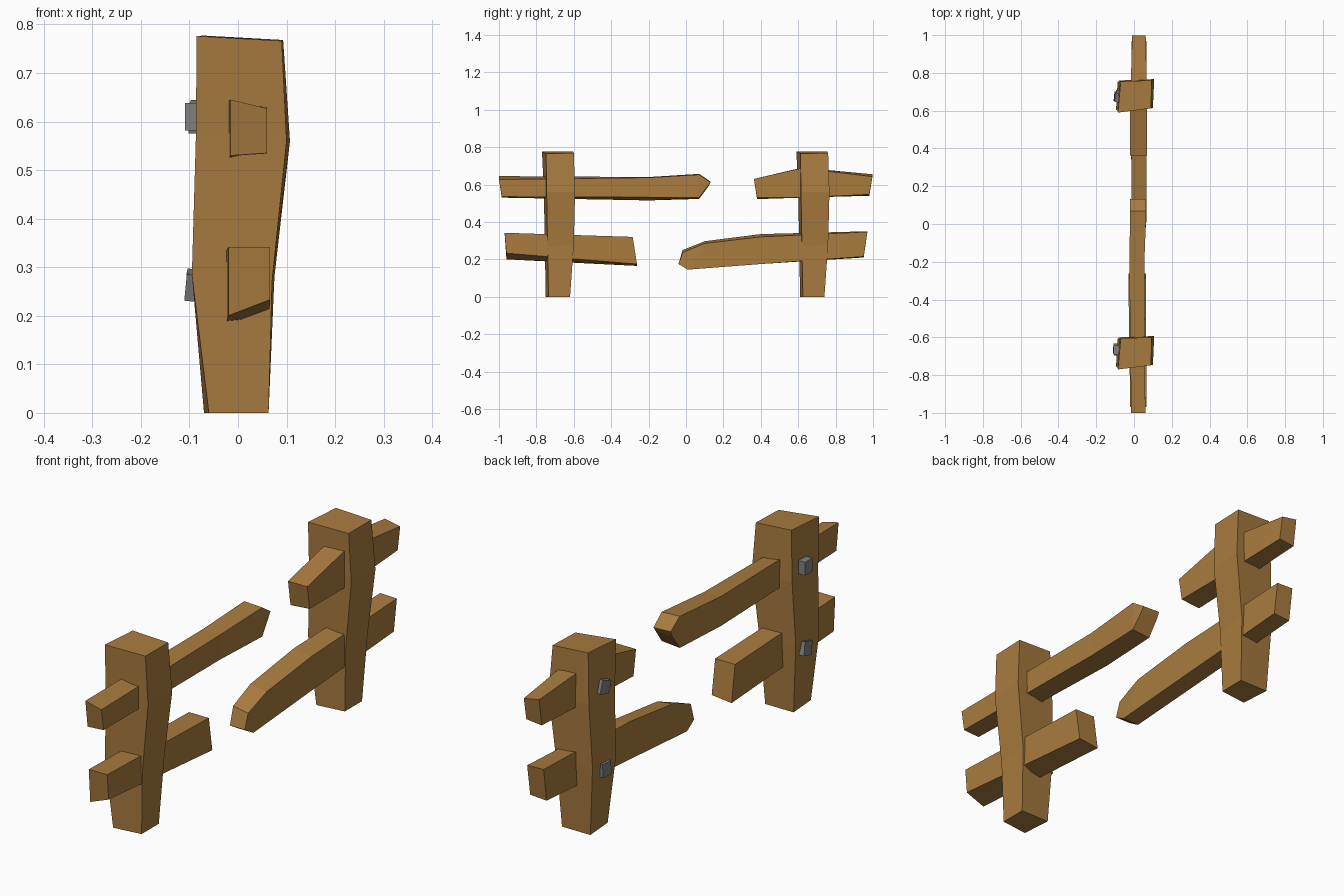
import bpy, bmesh
from mathutils import Matrix, Euler


def material(name, rgb):
    m = bpy.data.materials.new(name)
    m.diffuse_color = (*rgb, 1)
    return m


WOOD = material("brown_wood", (0.40, 0.20, 0.05))
IRON = material("grey_iron", (0.22, 0.22, 0.22))


def finish(name, bm, mat):
    bmesh.ops.recalc_face_normals(bm, faces=bm.faces)
    me = bpy.data.meshes.new(name)
    bm.to_mesh(me)
    bm.free()
    me.materials.append(mat)
    ob = bpy.data.objects.new(name, me)
    bpy.context.collection.objects.link(ob)
    return ob


def loft(name, rings, mat):
    """Skin four-cornered rings and cap both ends."""
    bm = bmesh.new()
    vs = [[bm.verts.new(p) for p in r] for r in rings]
    for a, b in zip(vs, vs[1:]):
        for i in range(4):
            j = (i + 1) % 4
            bm.faces.new((a[i], a[j], b[j], b[i]))
    bm.faces.new(vs[0])
    bm.faces.new(vs[-1])
    return finish(name, bm, mat)


# Posts: crooked, slightly twisted, the same shape at both ends
post = [
    [(-0.06, -0.07, 0), (0.063, -0.055, 0), (0.063, 0.06, 0), (-0.07, 0.06, 0)],
    [(-0.095, -0.075, 0.285), (0.07, -0.06, 0.27), (0.075, 0.08, 0.28), (-0.087, 0.07, 0.29)],
    [(-0.087, -0.08, 0.56), (0.1, -0.065, 0.56), (0.107, 0.087, 0.56), (-0.077, 0.08, 0.56)],
    [(-0.085, -0.09, 0.776), (0.09, -0.068, 0.766), (0.093, 0.08, 0.768), (-0.07, 0.075, 0.777)],
]
for name, y0 in (("front_post", -0.68), ("back_post", 0.68)):
    loft(name, [[(x, y + y0, z) for x, y, z in r] for r in post], WOOD)


# Rails: stations of y bottom, y top, x left, x right,
# then z of bottom left, bottom right, top left, top right
rails = {
    "front_upper_rail": [
        (-0.985, -1.0, -0.015, 0.06, 0.53, 0.535, 0.645, 0.627),
        (-0.2, -0.2, -0.025, 0.055, 0.515, 0.532, 0.64, 0.637),
        (0.07, 0.07, -0.02, 0.065, 0.523, 0.53, 0.657, 0.653),
        (0.12, 0.132, -0.02, 0.06, 0.59, 0.595, 0.615, 0.612)],
    "front_lower_rail": [
        (-0.96, -0.97, -0.02, 0.066, 0.2, 0.233, 0.342, 0.342),
        (-0.262, -0.285, -0.03, 0.063, 0.165, 0.175, 0.32, 0.32)],
    "back_upper_rail": [
        (0.38, 0.363, -0.02, 0.07, 0.522, 0.53, 0.63, 0.63),
        (0.62, 0.62, -0.02, 0.07, 0.53, 0.53, 0.69, 0.688),
        (0.98, 0.997, -0.01, 0.062, 0.54, 0.547, 0.655, 0.642)],
    "back_lower_rail": [
        (-0.04, -0.018, -0.01, 0.06, 0.175, 0.175, 0.25, 0.237),
        (0.01, 0.1, -0.012, 0.065, 0.145, 0.145, 0.297, 0.285),
        (0.4, 0.4, -0.015, 0.065, 0.175, 0.175, 0.335, 0.32),
        (0.95, 0.97, -0.012, 0.065, 0.21, 0.215, 0.35, 0.347)],
}
for name, stations in rails.items():
    loft(name, [[(xl, yb, bl), (xr, yb, br), (xr, yt, tr), (xl, yt, tl)]
                for yb, yt, xl, xr, bl, br, tl, tr in stations], WOOD)


# Nail heads on the -x side of each post
nails = [
    ("front_upper_nail", (-0.087, -0.665, 0.61), (0, 0, 0)),
    ("front_lower_nail", (-0.085, -0.665, 0.262), (0.25, 0.1, 0)),
    ("back_upper_nail", (-0.077, 0.675, 0.61), (0.3, 0, -0.15)),
    ("back_lower_nail", (-0.082, 0.675, 0.262), (0, 0.05, -0.1)),
]
for name, loc, rot in nails:
    bm = bmesh.new()
    mat = (Matrix.Translation(loc) @ Euler(rot).to_matrix().to_4x4()
           @ Matrix.Diagonal((0.045, 0.05, 0.056, 1)))
    bmesh.ops.create_cube(bm, size=1, matrix=mat)
    finish(name, bm, IRON)
